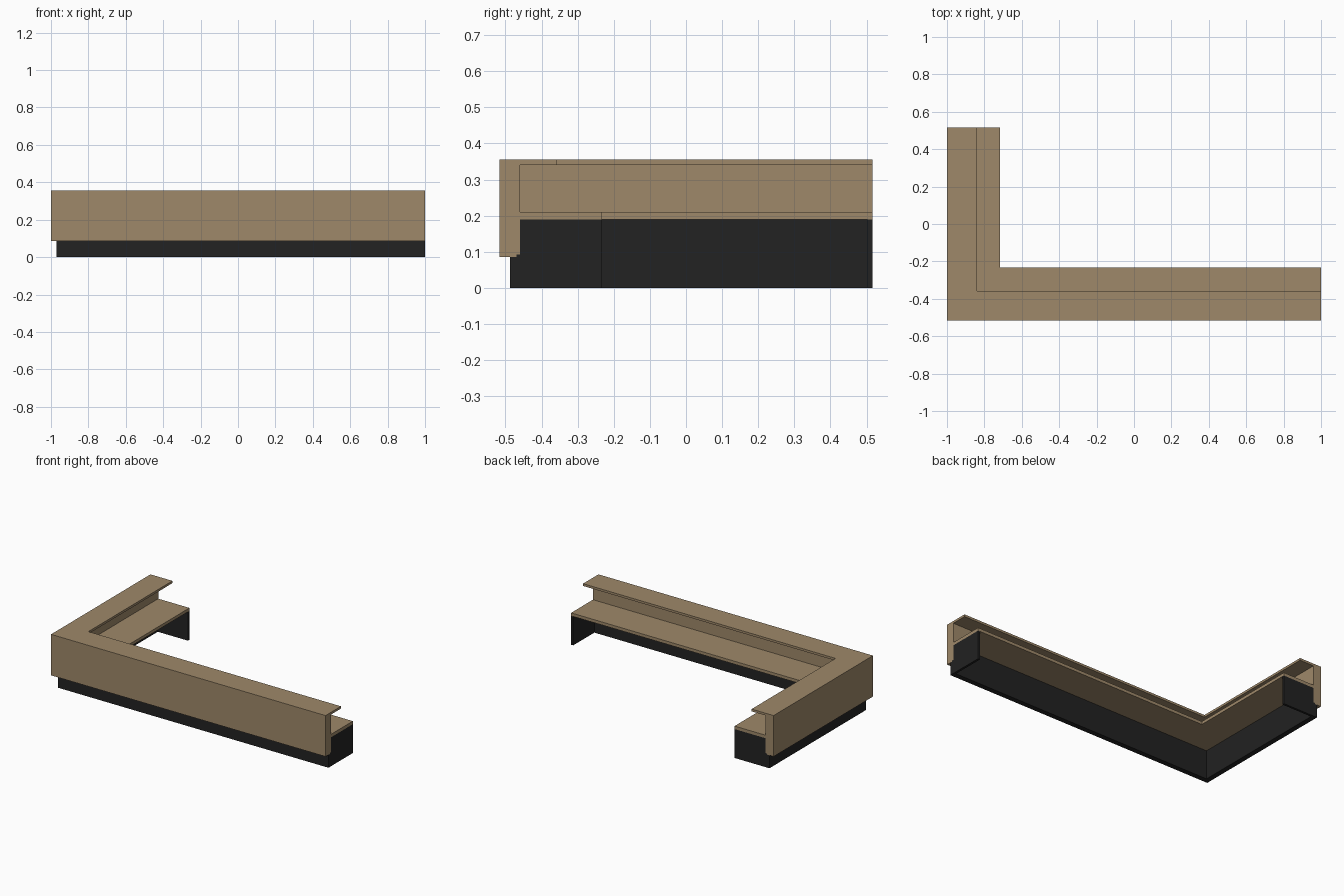
import bpy, bmesh

if "Cube" in bpy.data.objects:
    bpy.data.objects.remove(bpy.data.objects["Cube"])

Y = 0.517  # half depth of the whole counter


def material(name, rgb):
    m = bpy.data.materials.new(name)
    m.diffuse_color = (*rgb, 1)
    m.use_nodes = True
    m.node_tree.nodes["Principled BSDF"].inputs["Base Color"].default_value = m.diffuse_color
    return m


TAN = material("tan_wood", (0.345, 0.25, 0.144))
BLACK = material("black_base", (0.016, 0.016, 0.016))


def finish(name, bm, mat):
    bmesh.ops.recalc_face_normals(bm, faces=bm.faces)
    me = bpy.data.meshes.new(name)
    bm.to_mesh(me)
    bm.free()
    me.materials.append(mat)
    bpy.context.collection.objects.link(bpy.data.objects.new(name, me))


def sweep(name, profile, stations, mat):
    """Sweep a (depth, height) profile through stations mapping depth to (x, y)."""
    bm = bmesh.new()
    rings = [[bm.verts.new((*s(d), z)) for d, z in profile] for s in stations]
    n = len(profile)
    for a, b in zip(rings, rings[1:]):
        for i in range(n):
            j = (i + 1) % n
            bm.faces.new((a[i], a[j], b[j], b[i]))
    bm.faces.new(rings[0])
    bm.faces.new(rings[-1])
    finish(name, bm, mat)


# L-shaped path with a mitred corner; depth is measured from the outer face
path = [lambda d: (1, -Y + d), lambda d: (-1 + d, -Y + d), lambda d: (-1 + d, Y)]

# Front panel with top shelf and lower worktop
sweep("counter_panel_and_tops",
      [(0, .085), (.047, .085), (.047, .092), (.057, .092), (.057, .19),
       (.284, .19), (.284, .21), (.057, .21), (.057, .34), (.16, .34),
       (.16, .355), (0, .355)], path, TAN)

# Recessed kick plate and backing board
sweep("kick_plate",
      [(.03, 0), (.064, 0), (.064, .19), (.057, .19), (.057, .092),
       (.047, .092), (.047, .085), (.03, .085)], path, BLACK)

# Support panels at both open ends
T = 0.015
support = [(.064, 0), (.284, 0), (.284, .19), (.064, .19)]
sweep("right_end_support", support,
      [lambda d: (1, -Y + d), lambda d: (1 - T, -Y + d)], BLACK)
sweep("back_end_support", support,
      [lambda d: (-1 + d, Y), lambda d: (-1 + d, Y - T)], BLACK)
